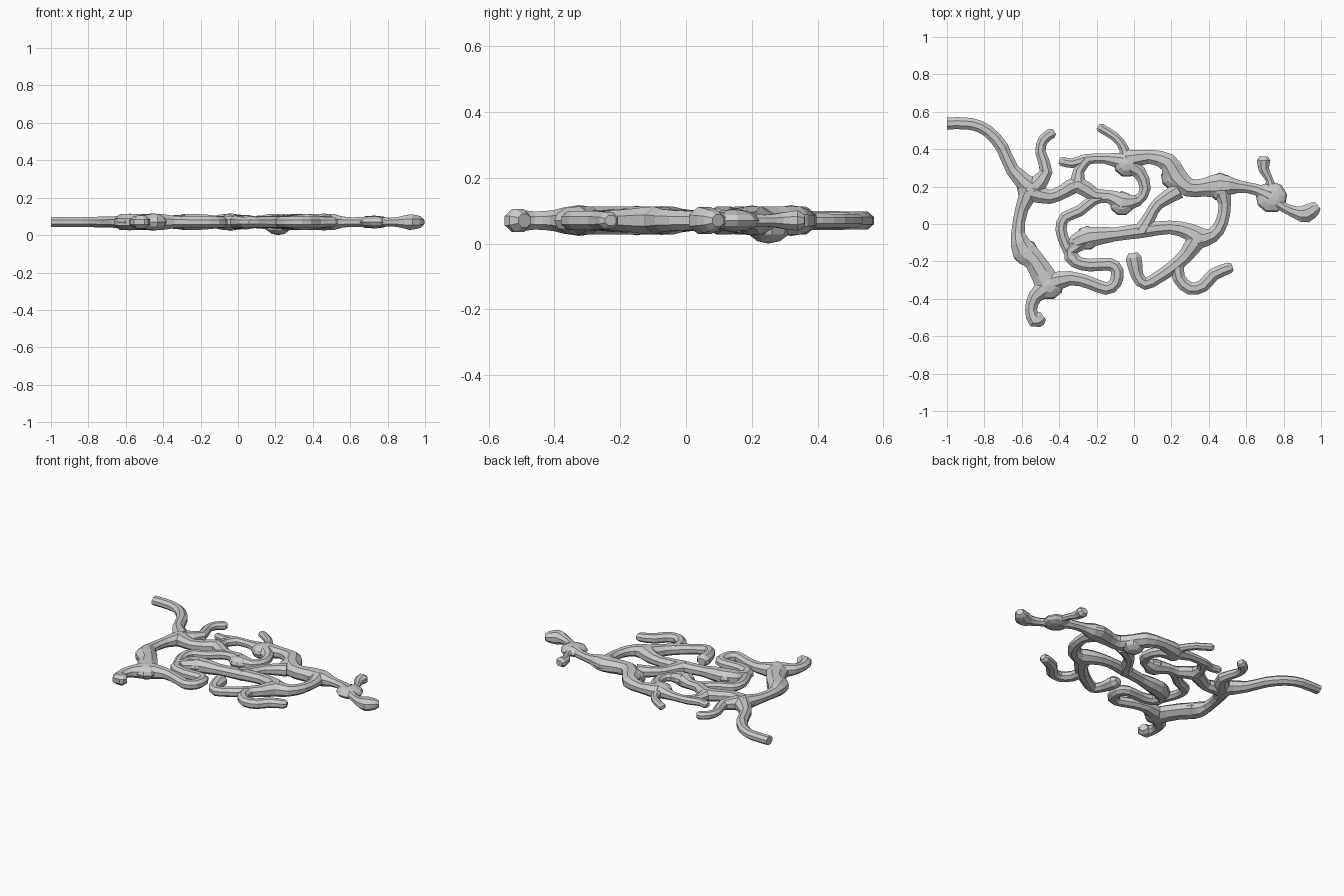
import bpy
import bmesh
from math import cos, sin, pi
from mathutils import Vector

if "Cube" in bpy.data.objects:
    bpy.data.objects.remove(bpy.data.objects["Cube"])

SIDES = 8
ZC = 0.07          # height of the network's middle plane


def half_height(r):
    return min(0.86 * r, 0.043)


def densify(pts):
    """Insert one Catmull-Rom midpoint between neighbouring points."""
    out = []
    n = len(pts)
    for i in range(n - 1):
        p0, p1 = pts[max(i - 1, 0)], pts[i]
        p2, p3 = pts[i + 1], pts[min(i + 2, n - 1)]
        out.append(p1)
        out.append((p1 + p2) * 0.5625 - (p0 + p3) * 0.0625)
    out.append(pts[-1])
    return out


def make_object(name, bm):
    bmesh.ops.recalc_face_normals(bm, faces=bm.faces)
    me = bpy.data.meshes.new(name)
    bm.to_mesh(me)
    bm.free()
    ob = bpy.data.objects.new(name, me)
    bpy.context.collection.objects.link(ob)
    return ob


def tube(name, path, round_start=False, round_end=False):
    """Flat-sided tube through (x, y, radius) points in the middle plane."""
    pts, r = [], 0.03
    for p in path:
        r = p[2] if len(p) > 2 else r
        pts.append(Vector((p[0], p[1], r)))
    pts = densify(pts)
    rings = []
    for i, p in enumerate(pts):
        t = (pts[min(i + 1, len(pts) - 1)] - pts[max(i - 1, 0)]).to_2d().normalized()
        rings.append((p.to_2d(), t, p.z))
    if round_start:
        c, t, r = rings[0]
        rings.insert(0, (c - t * r * 0.6, t, r * 0.6))
    if round_end:
        c, t, r = rings[-1]
        rings.append((c + t * r * 0.6, t, r * 0.6))
    bm = bmesh.new()
    loops = []
    for c, t, r in rings:
        hz, k = half_height(r), 1 / cos(pi / SIDES)
        loop = []
        for j in range(SIDES):
            a = 2 * pi * (j + 0.5) / SIDES
            s = r * k * cos(a)
            loop.append(bm.verts.new((c.x - t.y * s, c.y + t.x * s, ZC + hz * k * sin(a))))
        loops.append(loop)
    for a, b in zip(loops, loops[1:]):
        for j in range(SIDES):
            m = (j + 1) % SIDES
            bm.faces.new((a[j], a[m], b[m], b[j]))
    bm.faces.new(loops[0])
    bm.faces.new(loops[-1])
    return make_object(name, bm)


def node(name, x, y, r, hz, z=ZC):
    """Flattened faceted swelling at a junction."""
    bm = bmesh.new()
    bmesh.ops.create_uvsphere(bm, u_segments=9, v_segments=6, radius=1)
    bmesh.ops.scale(bm, vec=(r, r, hz), verts=bm.verts)
    bmesh.ops.translate(bm, vec=(x, y, z), verts=bm.verts)
    return make_object(name, bm)


# Left side: inlet, outer wall, lower tail and upper twig
tube("inlet", [(-1, .538, .032), (-.87, .535), (-.78, .495), (-.705, .41, .034),
               (-.65, .29, .036), (-.55, .19, .055)])
tube("left_wall", [(-.55, .19, .055), (-.6, .08, .035), (-.62, -.05, .037),
                   (-.59, -.14, .065), (-.53, -.2, .055), (-.46, -.32, .07)])
tube("lower_left_tail", [(-.46, -.33, .055), (-.53, -.39, .038), (-.55, -.46, .032),
                         (-.53, -.515, .04), (-.505, -.505, .04)], round_end=True)
tube("upper_left_twig", [(-.53, .2, .05), (-.47, .28, .035), (-.5, .385, .028),
                         (-.485, .45), (-.44, .485)], round_end=True)

# Inner winding tubes
tube("lower_winding", [(-.46, -.32, .06), (-.34, -.29, .038), (-.235, -.315, .034),
                       (-.15, -.345), (-.1, -.315), (-.09, -.25), (-.13, -.215),
                       (-.235, -.22), (-.315, -.2), (-.345, -.145), (-.24, -.07, .05)])
tube("middle_winding", [(-.065, .115, .05), (-.14, .145, .033), (-.215, .13, .03),
                        (-.29, .07), (-.37, .035), (-.39, -.03), (-.365, -.11),
                        (-.32, -.19, .034)])
tube("centre_bar", [(-.32, -.1, .04), (-.24, -.07, .055), (-.1, -.055, .037),
                    (.04, -.035, .04), (.19, -.018, .036), (.29, -.04, .045),
                    (.345, -.075, .06)], round_start=True)
tube("centre_link", [(.04, -.04, .045), (.085, .04, .033), (.13, .11, .033),
                     (.24, .18, .045)])
tube("left_link", [(-.55, .17, .05), (-.45, .145, .038), (-.375, .175),
                   (-.3, .21, .045), (-.21, .155, .036), (-.14, .15, .033),
                   (-.065, .115, .055)])
tube("short_link", [(-.3, .21, .045), (-.295, .285, .03), (-.25, .345, .03)])
tube("upper_twig", [(-.385, .335, .025), (-.33, .325, .026), (-.26, .345, .028),
                    (-.155, .35, .028), (-.04, .33, .05)], round_start=True)
tube("top_twig", [(-.04, .34, .035), (-.055, .405, .025), (-.1, .465, .024),
                  (-.18, .515)], round_end=True)
tube("small_loop", [(-.04, .32, .055), (.03, .275, .036), (.06, .19, .03),
                    (.02, .125), (-.065, .115, .055)])

# Upper ridge and right side
tube("upper_ridge", [(-.04, .34, .055), (.08, .36, .037), (.18, .33, .05),
                     (.22, .26, .058), (.29, .195, .05), (.37, .195, .048),
                     (.46, .205, .065), (.56, .2, .034), (.65, .185, .03),
                     (.73, .15, .04)])
tube("right_wall", [(.46, .2, .055), (.485, .11, .034), (.47, .01, .034),
                    (.42, -.06, .04), (.34, -.08, .055)])
tube("right_upper_twig", [(.735, .17, .03), (.725, .235, .02), (.695, .29, .028),
                          (.693, .34, .036)], round_end=True)
tube("right_lower_twig", [(.74, .13, .035), (.81, .085, .026), (.87, .06, .034),
                          (.92, .055, .048), (.967, .085, .036)], round_end=True)

# Forked lower right branch
tube("fork_stem", [(.345, -.07, .055), (.28, -.165, .04), (.21, -.23, .036),
                   (.13, -.285, .033), (.06, -.32), (.02, -.28), (.005, -.22, .04),
                   (-.002, -.18, .042)], round_end=True)
tube("fork_branch", [(.23, -.2, .036), (.24, -.29, .034), (.3, -.345), (.37, -.33),
                     (.425, -.27), (.51, -.235, .03)], round_end=True)

# Swellings over the junctions
for label, x, y, r, hz, z in [
        ("inlet", -.555, .185, .072, .043, ZC), ("lower_left", -.455, -.325, .08, .047, ZC),
        ("left_wall", -.58, -.15, .07, .045, ZC), ("loop_top", -.04, .32, .07, .047, ZC),
        ("loop_bottom", -.065, .11, .066, .042, ZC), ("ridge", .215, .25, .072, .055, .055),
        ("right", .46, .2, .075, .046, ZC), ("right_lower", .335, -.075, .065, .044, ZC),
        ("bar", -.25, -.075, .065, .042, ZC), ("right_disc", .735, .143, .085, .034, ZC)]:
    node(label + "_swelling", x, y, r, hz, z)
